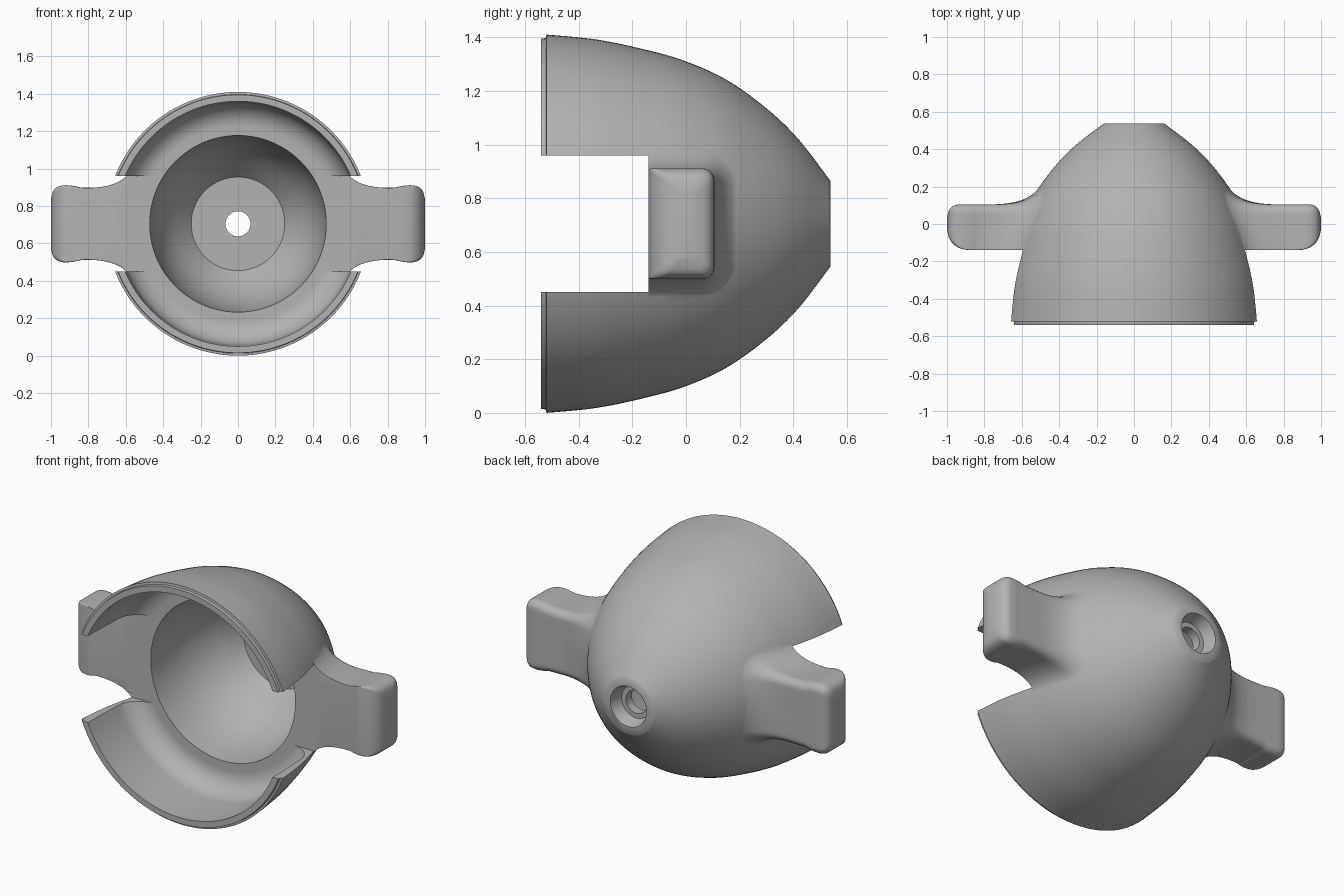
import bpy, bmesh, math

CENTRE_Z = 0.705
SHELF = -0.14          # plane shared by the slot floor and the handle fronts
FLARE_OUT, FLARE_UP = 0.10, 0.20   # spread and length of the handle root fillet

cube = bpy.data.objects.get("Cube")
if cube:
    bpy.data.objects.remove(cube, do_unlink=True)

grey = bpy.data.materials.new("plain grey")
grey.use_nodes = True
grey.diffuse_color = (0.45, 0.45, 0.45, 1)
grey.node_tree.nodes["Principled BSDF"].inputs["Base Color"].default_value = (0.45, 0.45, 0.45, 1)


def loft(name, rings):
    """Skin closed loops of points and cap both ends."""
    bm = bmesh.new()
    loops = [[bm.verts.new(p) for p in ring] for ring in rings]
    n = len(loops[0])
    for a, b in zip(loops, loops[1:]):
        for i in range(n):
            j = (i + 1) % n
            bm.faces.new((a[i], a[j], b[j], b[i]))
    bm.faces.new(loops[0])
    bm.faces.new(loops[-1])
    bmesh.ops.recalc_face_normals(bm, faces=bm.faces)
    mesh = bpy.data.meshes.new(name)
    bm.to_mesh(mesh)
    bm.free()
    mesh.materials.append(grey)
    obj = bpy.data.objects.new(name, mesh)
    bpy.context.collection.objects.link(obj)
    return obj


def lathe(name, profile, sides=128):
    """Turn (radius, y) points around the long axis."""
    turns = [2 * math.pi * i / sides for i in range(sides)]
    return loft(name, [[(r * math.cos(a), y, CENTRE_Z + r * math.sin(a)) for a in turns]
                       for r, y in profile])


def smooth(rows, per_span):
    """Pass a Catmull-Rom curve through the rows."""
    out = []
    for i in range(len(rows) - 1):
        p0, p1 = rows[max(i - 1, 0)], rows[i]
        p2, p3 = rows[i + 1], rows[min(i + 2, len(rows) - 1)]
        for k in range(per_span):
            t = k / per_span
            out.append([b + t / 2 * (c - a + t * (2 * a - 5 * b + 4 * c - d + t * (3 * (b - c) + d - a)))
                        for a, b, c, d in zip(p0, p1, p2, p3)])
    return out + [rows[-1]]


def section(half, front, back, corner, front_corner):
    """Rounded rectangle as (y, z, spread y, spread z), back corners wide."""
    quarter = [math.radians(90 * i / 8) for i in range(9)]
    upper = [(back, (half - corner) * i / 6, 1, 0) for i in range(1, 6)]
    upper += [(back - corner * (1 - math.cos(a)), half - corner * (1 - math.sin(a)),
               math.cos(a), math.sin(a)) for a in quarter]
    start, end = back - corner, front + front_corner
    upper += [(start + (end - start) * i / 10, half, 0, 1) for i in range(1, 10)]
    upper += [(front + front_corner * (1 - math.sin(a)), half - front_corner * (1 - math.cos(a)), 0, 1)
              for a in quarter]
    lower = [(y, -z, ny, -nz) for y, z, ny, nz in reversed(upper)]
    return upper + lower + [(back, 0, 1, 0)]


def combine(target, tool, operation):
    mod = target.modifiers.new(operation, 'BOOLEAN')
    mod.operation = operation
    mod.solver = 'EXACT'
    mod.object = tool
    bpy.context.view_layer.objects.active = target
    bpy.ops.object.modifier_apply(modifier=mod.name)
    bpy.data.objects.remove(tool, do_unlink=True)


# Dome with a stepped rim
dome = smooth([(0.705, -0.52), (0.686, -0.33), (0.646, -0.14), (0.605, 0.0), (0.537, 0.15),
               (0.43, 0.30), (0.314, 0.42), (0.16, 0.538)], 8)
body = lathe("winged_dome", [(0.69, -0.54), (0.692, -0.522)] + dome)


def dome_x(y, z):
    """Sideways reach of the dome surface at a given depth and height."""
    for (r0, y0), (r1, y1) in zip(dome, dome[1:]):
        if y0 <= y <= y1:
            r = r0 + (r1 - r0) * (y - y0) / (y1 - y0)
            return math.sqrt(r * r - z * z)


# Handle root: a fillet that leaves the dome and closes onto the handle
root = section(0.192, SHELF, 0.105, 0.045, 0.002)
handle = [[(0.36, y + ny * FLARE_OUT, z + nz * FLARE_OUT) for y, z, ny, nz in root]]
for i in range(13):
    t = i / 12
    ring = []
    for y, z, ny, nz in root:
        x_foot = dome_x(y + ny * FLARE_OUT, z + nz * FLARE_OUT) - 0.002
        x_base = dome_x(y, z)
        spread = FLARE_OUT * (1 - t) ** 2
        x = (1 - t) ** 2 * x_foot + 2 * t * (1 - t) * x_base + t * t * (x_base + FLARE_UP)
        ring.append((x, y + ny * spread, z + nz * spread))
    handle.append(ring)

# Handle grip: x, half height, front, back, back corner, front corner
grip = [
    (0.84, 0.194, SHELF, 0.105, 0.045, 0.002),
    (0.88, 0.203, SHELF, 0.105, 0.045, 0.004),
    (0.93, 0.206, -0.13, 0.105, 0.045, 0.01),
    (0.965, 0.197, -0.108, 0.098, 0.04, 0.02),
    (0.988, 0.175, -0.075, 0.075, 0.035, 0.02),
    (1.0, 0.13, -0.03, 0.035, 0.02, 0.01),
]
for x, half, front, back, corner, front_corner in smooth(grip, 5):
    outline = section(half, max(front, SHELF), back, corner, front_corner)
    handle.append([(x, y, z) for y, z, ny, nz in outline])

for side, name in ((1, "left_handle"), (-1, "right_handle")):
    rings = [[(side * x, y, CENTRE_Z + z) for x, y, z in ring] for ring in handle]
    combine(body, loft(name, rings), 'UNION')

# Hollow: rim wall, rounded shelf, deep cup, bore and nose recess
hollow = [(0.655, -0.7), (0.655, -0.5), (0.652, -0.38)]
for i in range(15):
    a = math.radians(90 * i / 14)
    hollow.append((0.52 + 0.128 * math.cos(a), -0.27 + 0.13 * math.sin(a)))
hollow += smooth([(0.472, SHELF), (0.46, 0.0), (0.428, 0.14), (0.365, 0.27), (0.25, 0.41)], 6)
hollow += [(0.067, 0.41), (0.067, 0.465), (0.095, 0.465), (0.118, 0.538), (0.118, 0.7)]
combine(body, lathe("hollow_cutter", hollow), 'DIFFERENCE')

# Slot across the open end
slot = [[(x, y, CENTRE_Z + z) for y, z in
         ((-0.8, -0.255), (SHELF, -0.255), (SHELF, 0.255), (-0.8, 0.255))] for x in (-1.2, 1.2)]
combine(body, loft("slot_cutter", slot), 'DIFFERENCE')

bpy.ops.object.select_all(action='DESELECT')
body.select_set(True)
bpy.context.view_layer.objects.active = body
bpy.ops.object.shade_smooth_by_angle(angle=math.radians(38))
